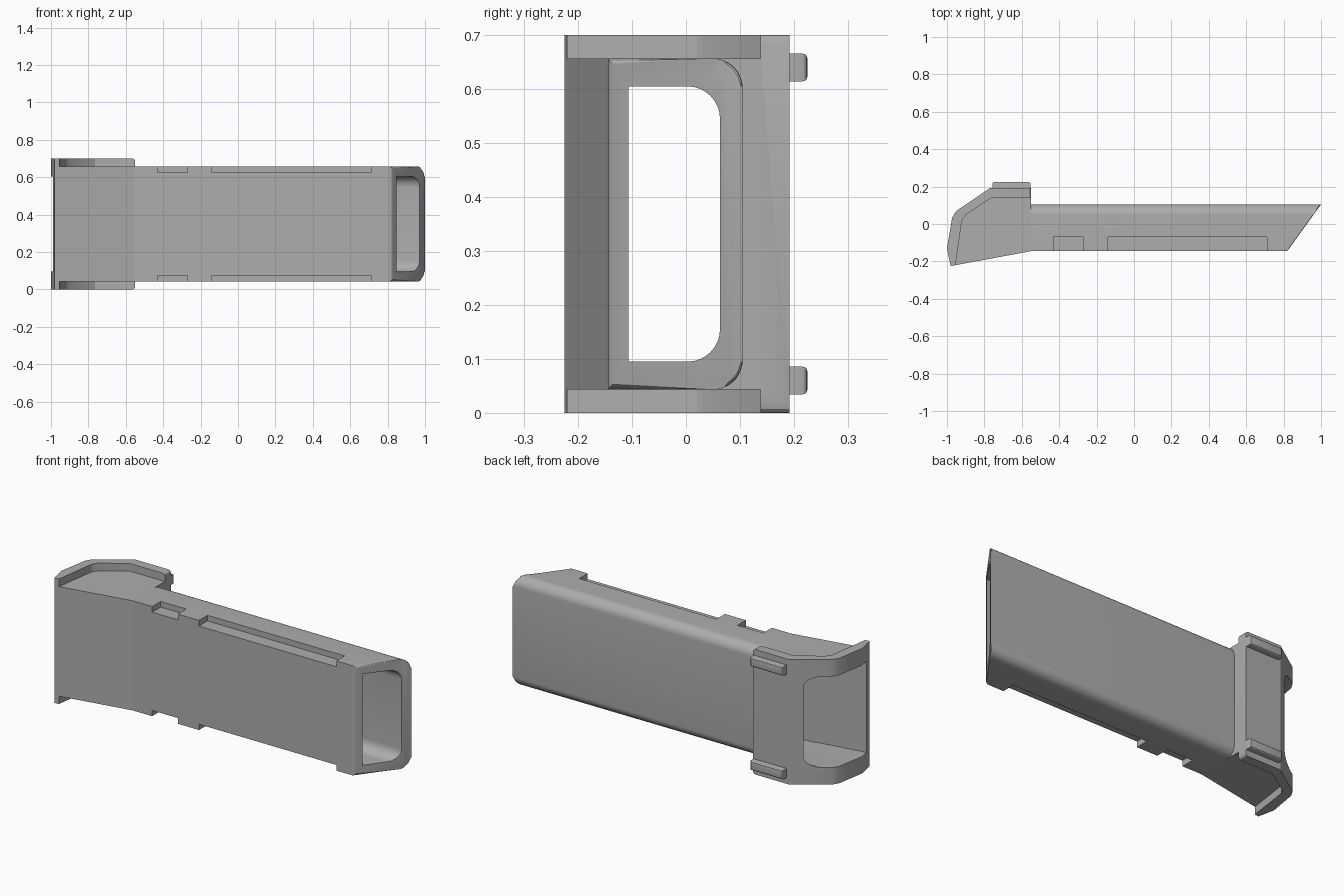
import bpy, bmesh, math

old = bpy.data.objects.get("Cube")
if old:
    bpy.data.objects.remove(old)

grey = bpy.data.materials.new("mid grey")
grey.use_nodes = True
grey.diffuse_color = (0.42, 0.42, 0.42, 1)
grey.node_tree.nodes["Principled BSDF"].inputs["Base Color"].default_value = grey.diffuse_color


def finish(name, bm):
    bmesh.ops.recalc_face_normals(bm, faces=bm.faces)
    mesh = bpy.data.meshes.new(name)
    bm.to_mesh(mesh)
    bm.free()
    mesh.materials.append(grey)
    obj = bpy.data.objects.new(name, mesh)
    bpy.context.collection.objects.link(obj)
    return obj


def prism(outline, z0, z1):
    """Extrude an xy outline upwards."""
    bm = bmesh.new()
    face = bm.faces.new([bm.verts.new((x, y, z0)) for x, y in outline])
    new = bmesh.ops.extrude_face_region(bm, geom=[face])["geom"]
    bmesh.ops.translate(bm, vec=(0, 0, z1 - z0),
                        verts=[v for v in new if isinstance(v, bmesh.types.BMVert)])
    return bm


def box(x0, x1, y0, y1, z0, z1):
    return prism([(x0, y0), (x1, y0), (x1, y1), (x0, y1)], z0, z1)


def section(y0, y1, z0, z1, r, steps=8):
    """Rectangle in yz whose two rear corners are rounded."""
    pts = [(y0, z0)]
    for cz, start in ((z0 + r, -90), (z1 - r, 0)):
        for i in range(steps + 1):
            a = math.radians(start + 90 * i / steps)
            pts.append((y1 - r + r * math.cos(a), cz + r * math.sin(a)))
    return pts + [(y0, z1)]


def loft(rings):
    """Join rings of points with walls and close both ends."""
    bm = bmesh.new()
    loops = [[bm.verts.new(p) for p in ring] for ring in rings]
    n = len(loops[0])
    for a, b in zip(loops, loops[1:]):
        for i in range(n):
            bm.faces.new((a[i], a[(i + 1) % n], b[(i + 1) % n], b[i]))
    bm.faces.new(loops[0])
    bm.faces.new(loops[-1])
    return bm


def at_x(x, pts):
    return [(x, y, z) for y, z in pts]


def cut(obj, cutter):
    cutter.hide_render = True
    mod = obj.modifiers.new("cut", 'BOOLEAN')
    mod.operation = 'DIFFERENCE'
    mod.solver = 'EXACT'
    mod.object = cutter
    bpy.context.view_layer.objects.active = obj
    bpy.ops.object.modifier_apply(modifier=mod.name)
    bpy.data.objects.remove(cutter)


# Long tube with a slanted, softened end
JOIN = -0.55
outer = section(-0.145, 0.105, 0.043, 0.657, 0.055)
inner = section(-0.107, 0.063, 0.095, 0.605, 0.06)
slant = [(0.82 + (y + 0.145) * 0.72, y, z) for y, z in outer]
bm = loft([at_x(JOIN, outer), slant])
rim = [e for e in bm.edges if all(v.co.x > 0.5 for v in e.verts)]
bmesh.ops.bevel(bm, geom=rim, offset=0.01, segments=3, affect='EDGES', profile=0.5)
tube = finish("tube", bm)
cut(tube, finish("bore_cutter", loft([at_x(JOIN - 0.1, inner), at_x(1.2, inner)])))

# Shallow recesses along the front edges
for x0, x1 in ((-0.43, -0.27), (-0.14, 0.71)):
    for z0, z1 in ((0, 0.075), (0.625, 0.7)):
        cut(tube, finish("recess_cutter", box(x0, x1, -0.3, -0.07, z0, z1)))

# Flared collar
bm = prism([(JOIN, -0.145), (-0.98, -0.225), (-1.0, -0.13), (-0.972, 0.035),
            (-0.95, 0.07), (-0.77, 0.192), (JOIN, 0.192)], 0, 0.7)
soft = [e for e in bm.edges
        if all(v.co.x > JOIN - 0.01 for v in e.verts)
        and abs(e.verts[0].co.z - e.verts[1].co.z) < 0.01]
bmesh.ops.bevel(bm, geom=soft, offset=0.015, segments=3, affect='EDGES', profile=0.5)
collar = finish("collar", bm)

# Sink the middle of the collar, leaving a raised lip
lip = [(-0.4, -0.4), (-0.985, -0.4), (-0.955, -0.225), (-0.92, 0.02),
       (-0.9, 0.05), (-0.765, 0.138), (-0.4, 0.138)]
for z0, z1 in ((-0.1, 0.043), (0.657, 0.8)):
    cut(collar, finish("lip_cutter", prism(lip, z0, z1)))

# Widening mouth through the collar
mouth = loft([at_x(JOIN + 0.1, inner), at_x(JOIN - 0.01, inner),
              at_x(-0.82, section(-0.155, 0.15, 0.095, 0.605, 0.06)),
              at_x(-1.1, section(-0.2, 0.15, 0.095, 0.605, 0.06))])
cut(collar, finish("mouth_cutter", mouth))

# Pair of rear lugs
lugs = []
for side, z in (("lower", 0.06), ("upper", 0.64)):
    bm = box(-0.757, -0.553, 0.18, 0.225, z - 0.026, z + 0.026)
    back = [e for e in bm.edges if all(v.co.y > 0.2 for v in e.verts)]
    bmesh.ops.bevel(bm, geom=back, offset=0.01, segments=3, affect='EDGES', profile=0.5)
    lugs.append(finish(side + "_lug", bm))

# Smooth the curves and keep the corners crisp
bpy.ops.object.select_all(action='DESELECT')
for obj in [tube, collar] + lugs:
    obj.select_set(True)
bpy.context.view_layer.objects.active = tube
bpy.ops.object.shade_smooth_by_angle(angle=math.radians(25))
